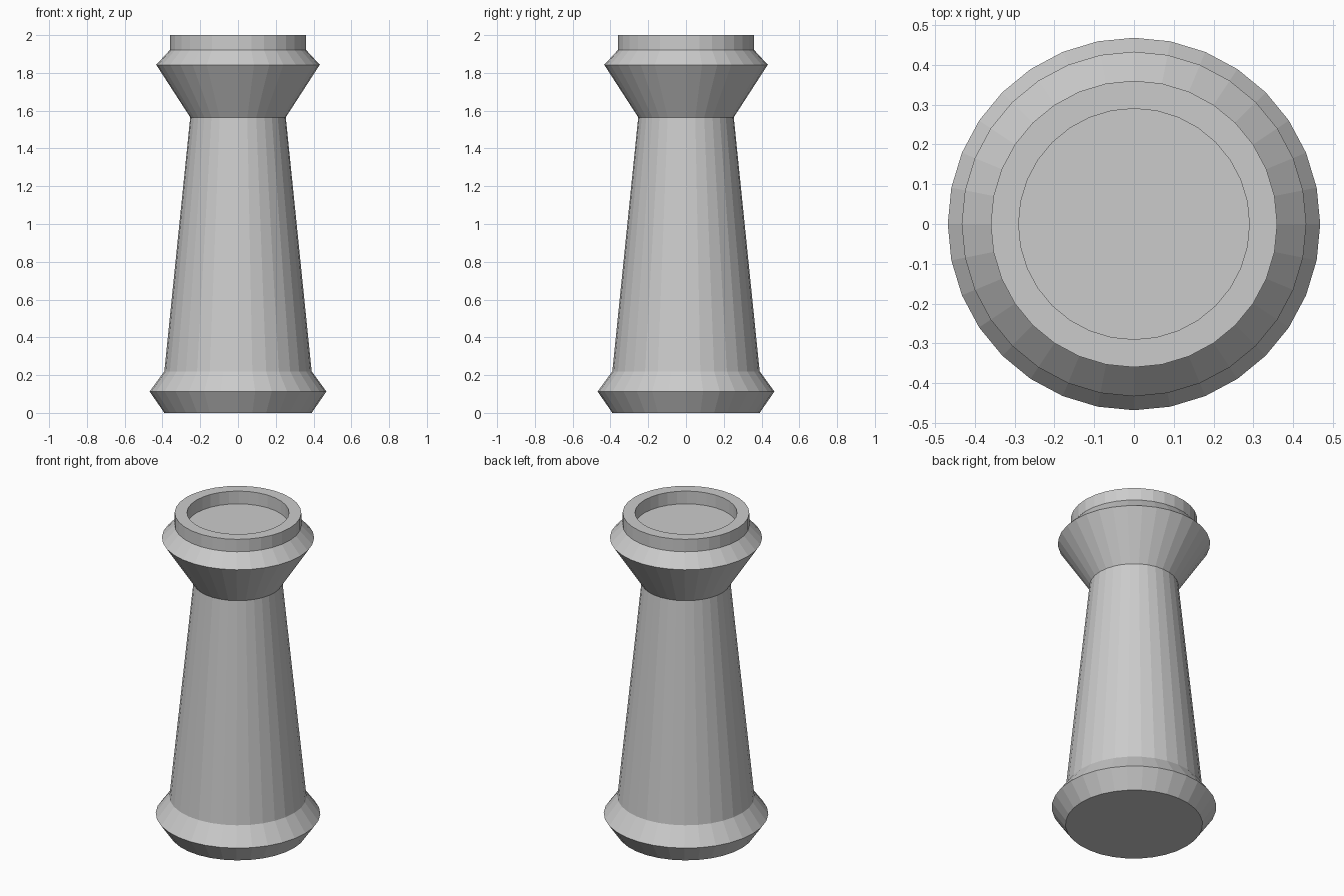
import bpy, bmesh
from math import cos, sin, tau

if "Cube" in bpy.data.objects:
    bpy.data.objects.remove(bpy.data.objects["Cube"])

SIDES = 32

# Outline (radius, height) from the foot up, over the rim and down into the recess
PROFILE = [
    (0.39, 0.0), (0.468, 0.113), (0.39, 0.22),    # flared foot ring
    (0.253, 1.565),                               # tapered shaft
    (0.433, 1.843), (0.36, 1.922),                # flared collar
    (0.36, 2.0), (0.29, 2.0), (0.29, 1.92),       # rim and recess wall
]


def lathe(name, profile):
    """Closed turned solid with flat facets."""
    bm = bmesh.new()
    rings = [[bm.verts.new((r * cos(tau * i / SIDES), r * sin(tau * i / SIDES), z))
              for i in range(SIDES)] for r, z in profile]
    for low, high in zip(rings, rings[1:]):
        for i in range(SIDES):
            j = (i + 1) % SIDES
            bm.faces.new((low[i], low[j], high[j], high[i]))
    bm.faces.new(rings[0][::-1])   # underside
    bm.faces.new(rings[-1])        # recess floor
    bmesh.ops.recalc_face_normals(bm, faces=bm.faces)
    mesh = bpy.data.meshes.new(name)
    bm.to_mesh(mesh)
    bm.free()
    obj = bpy.data.objects.new(name, mesh)
    bpy.context.collection.objects.link(obj)
    return obj


# Turned column with recessed top
lathe("round_tower", PROFILE)
